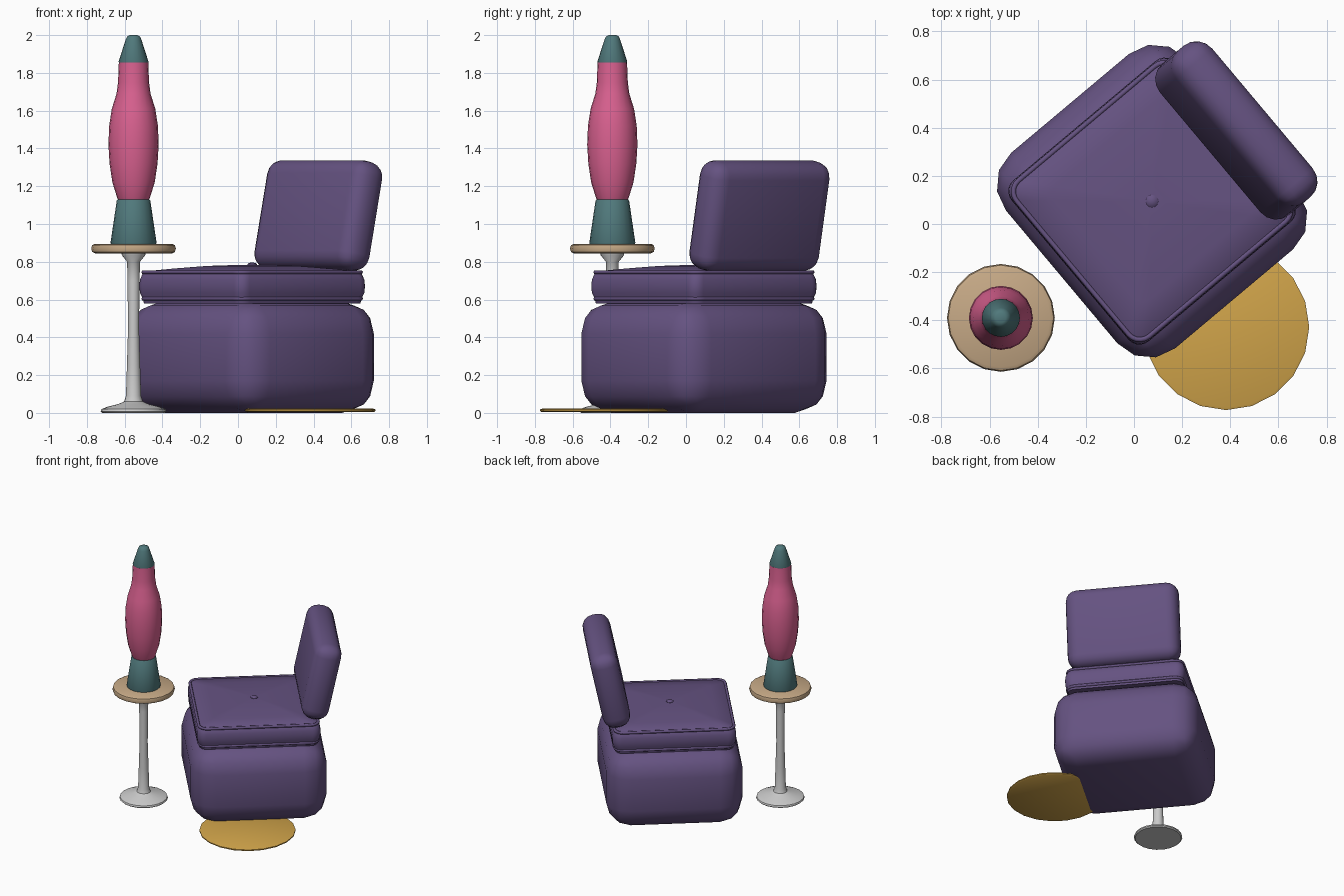
import bpy, bmesh, math
from mathutils import Vector, Matrix

if "Cube" in bpy.data.objects:
    bpy.data.objects.remove(bpy.data.objects["Cube"])

TURN = math.radians(40)            # armchair turned on the floor
CHAIR = Vector((0.075, 0.095, 0))
LAMP = Vector((-0.553, -0.39, 0))


def material(name, rgb):
    m = bpy.data.materials.new(name)
    m.diffuse_color = (*rgb, 1)
    m.use_nodes = True
    m.node_tree.nodes["Principled BSDF"].inputs["Base Color"].default_value = m.diffuse_color
    return m


purple = material("purple_fabric", (0.13, 0.085, 0.22))
teal = material("teal_metal", (0.08, 0.19, 0.2))
pink = material("pink_glass", (0.7, 0.12, 0.28))
tan = material("tan_wood", (0.57, 0.40, 0.24))
gold = material("gold_rug", (0.65, 0.38, 0.07))


def finish(name, bm, loc, mat=None, rot=(0, 0, 0), angle=40):
    bmesh.ops.recalc_face_normals(bm, faces=bm.faces)
    me = bpy.data.meshes.new(name)
    bm.to_mesh(me)
    bm.free()
    ob = bpy.data.objects.new(name, me)
    bpy.context.collection.objects.link(ob)
    ob.location, ob.rotation_euler = loc, rot
    if mat:
        me.materials.append(mat)
    bpy.ops.object.select_all(action='DESELECT')
    ob.select_set(True)
    bpy.context.view_layer.objects.active = ob
    bpy.ops.object.shade_smooth_by_angle(angle=math.radians(angle))
    return ob


def loft(name, rings, loc, mat=None, rot=(0, 0, 0)):
    """Skin a stack of closed rings and cap both ends."""
    bm = bmesh.new()
    loops = [[bm.verts.new(p) for p in ring] for ring in rings]
    n = len(loops[0])
    for a, b in zip(loops, loops[1:]):
        for i in range(n):
            j = (i + 1) % n
            bm.faces.new((a[i], a[j], b[j], b[i]))
    bm.faces.new(loops[0][::-1])
    bm.faces.new(loops[-1])
    return finish(name, bm, loc, mat, rot)


def lathe(name, profile, loc, mat=None, sides=20):
    rings = [[(r * math.cos(2 * math.pi * i / sides),
               r * math.sin(2 * math.pi * i / sides), z) for i in range(sides)]
             for r, z in profile]
    return loft(name, rings, loc, mat)


def rounded_rect(hx, hy, r, z, steps=5):
    pts = []
    for k, (sx, sy) in enumerate(((1, 1), (-1, 1), (-1, -1), (1, -1))):
        for i in range(steps + 1):
            a = math.pi / 2 * (k + i / steps)
            pts.append((sx * (hx - r) + r * math.cos(a),
                        sy * (hy - r) + r * math.sin(a), z))
    return pts


def cushion_block(name, size, radius, segments, loc, rot):
    bm = bmesh.new()
    bmesh.ops.create_cube(bm, size=1, matrix=Matrix.Diagonal((*size, 1)))
    bmesh.ops.bevel(bm, geom=bm.edges[:], offset=radius, segments=segments,
                    profile=0.5, affect='EDGES')
    return finish(name, bm, loc, purple, rot, 60)


def on_chair(u, z):
    """Point u units behind the chair centre at height z."""
    return CHAIR + Vector((u * math.cos(TURN), u * math.sin(TURN), z))


# Armchair base and tilted backrest
cushion_block("chair_base", (0.98, 1.06, 0.59), 0.17, 3,
              on_chair(0, 0.295), (0, 0, TURN))
cushion_block("backrest", (0.20, 0.82, 0.59), 0.085, 4,
              on_chair(0.457, 1.045), (0, math.radians(12), TURN))

# Seat cushion with bulging sides and a slightly domed top
seat = [(0.96, 0.58), (0.97, 0.605), (0.995, 0.635), (1.0, 0.67), (0.995, 0.705),
        (0.97, 0.738), (0.94, 0.75), (0.7, 0.764), (0.4, 0.778), (0.1, 0.784)]
loft("seat_cushion",
     [rounded_rect(0.445 * s, 0.437 * s, 0.06 * s, z) for s, z in seat],
     CHAIR, purple, (0, 0, TURN))

# Piping along the cushion seams
for name, z in (("lower_piping", 0.605), ("upper_piping", 0.745)):
    rect = rounded_rect(0.43, 0.422, 0.06, 0)
    rings_bm = bmesh.new()
    tube = 6
    loops = []
    for k in range(tube):
        a = 2 * math.pi * k / tube
        d = 0.011 * math.cos(a)
        loops.append([rings_bm.verts.new(p) for p in
                      rounded_rect(0.43 + d, 0.422 + d, 0.06 + d,
                                   z + 0.011 * math.sin(a))])
    n = len(rect)
    for k in range(tube):
        a, b = loops[k], loops[(k + 1) % tube]
        for i in range(n):
            j = (i + 1) % n
            rings_bm.faces.new((a[i], a[j], b[j], b[i]))
    finish(name, rings_bm, CHAIR, purple, (0, 0, TURN), 70)

# Button in the middle of the seat
lathe("seat_button", [(0.026, 0.775), (0.026, 0.787), (0.018, 0.793), (0.006, 0.796)],
      CHAIR, purple, 12)

# Round rug
lathe("rug", [(0.335, 0.004), (0.345, 0.010), (0.345, 0.018), (0.335, 0.022)],
      Vector((0.383, -0.428, 0)), gold, 20)

# Pedestal side table
lathe("table_stand", [(0.165, 0), (0.174, 0.008), (0.17, 0.02), (0.14, 0.032),
                      (0.08, 0.047), (0.05, 0.06), (0.04, 0.09), (0.035, 0.25),
                      (0.029, 0.45), (0.032, 0.7), (0.034, 0.8), (0.062, 0.835),
                      (0.064, 0.85)], LAMP)
lathe("table_top", [(0.205, 0.845), (0.219, 0.852), (0.224, 0.87),
                    (0.219, 0.888), (0.205, 0.895)], LAMP, tan)

# Lava-style lamp: foot, glass and cap
lathe("lamp_foot", [(0.119, 0.893), (0.122, 0.9), (0.089, 1.123), (0.084, 1.129)],
      LAMP, teal)
lathe("lamp_glass", [(0.078, 1.12), (0.087, 1.14), (0.112, 1.22), (0.127, 1.32),
                     (0.133, 1.42), (0.129, 1.52), (0.115, 1.61), (0.09, 1.69),
                     (0.082, 1.75), (0.078, 1.855)], LAMP, pink)
lathe("lamp_cap", [(0.077, 1.852), (0.079, 1.86), (0.042, 1.975), (0.034, 1.993),
                   (0.02, 2.0)], LAMP, teal)
